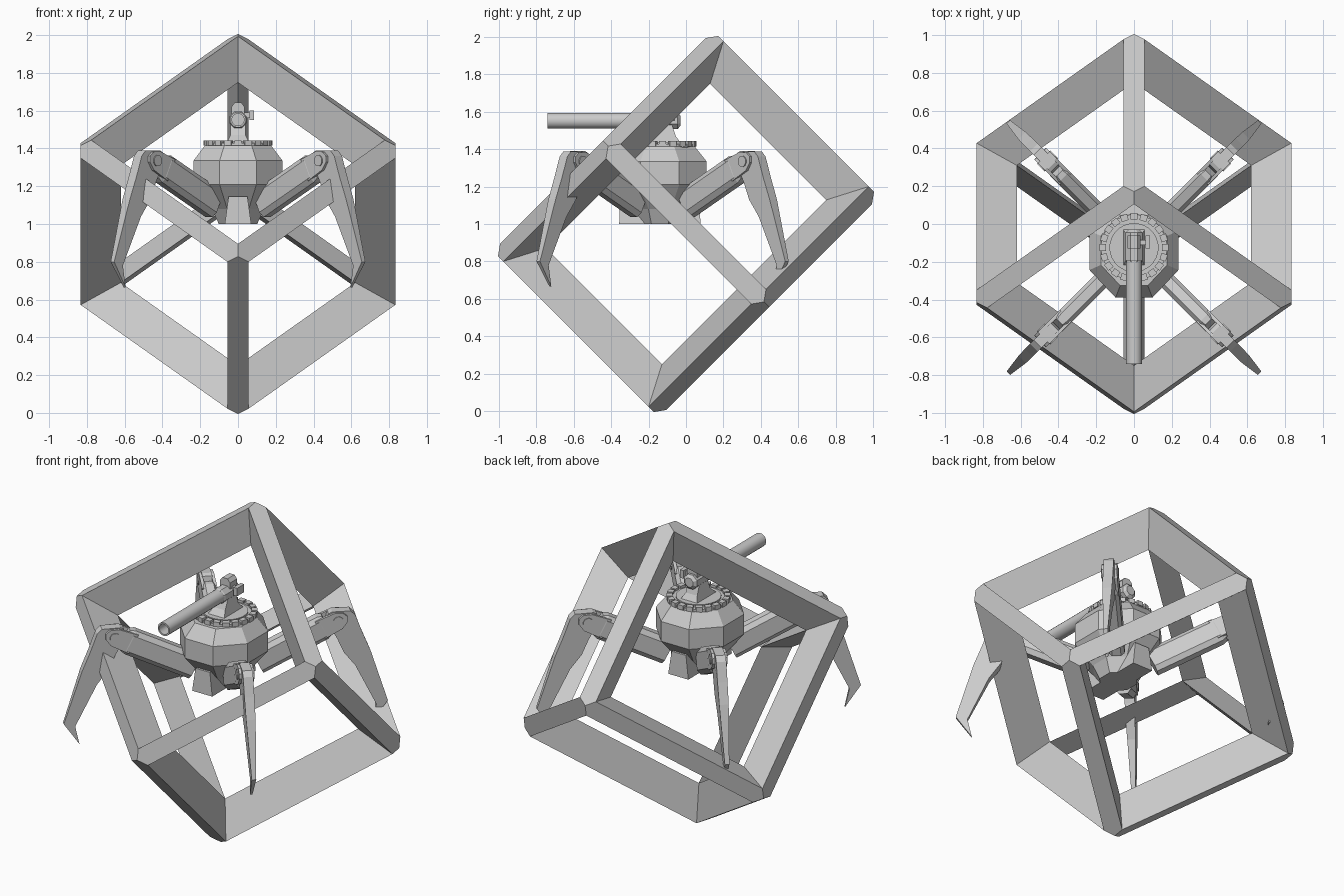
import bpy, bmesh, math
from mathutils import Matrix, Vector

if "Cube" in bpy.data.objects:
    bpy.data.objects.remove(bpy.data.objects["Cube"], do_unlink=True)

grey = bpy.data.materials.new("plain_grey")
grey.use_nodes = True
grey.diffuse_color = (0.6, 0.6, 0.6, 1)
grey.node_tree.nodes["Principled BSDF"].inputs["Base Color"].default_value = (0.6, 0.6, 0.6, 1)

CENTRE = Matrix.Translation((0, -0.125, 0))


def finish(name, bm, matrix=Matrix()):
    bmesh.ops.recalc_face_normals(bm, faces=bm.faces)
    mesh = bpy.data.meshes.new(name)
    bm.to_mesh(mesh)
    bm.free()
    mesh.transform(matrix)
    mesh.materials.append(grey)
    obj = bpy.data.objects.new(name, mesh)
    bpy.context.collection.objects.link(obj)
    return obj


def loft(name, rings, matrix=Matrix()):
    """Skin a list of equal-length point rings and cap both ends."""
    bm = bmesh.new()
    loops = [[bm.verts.new(p) for p in ring] for ring in rings]
    n = len(loops[0])
    for a, b in zip(loops, loops[1:]):
        for i in range(n):
            j = (i + 1) % n
            bm.faces.new((a[i], a[j], b[j], b[i]))
    bm.faces.new(loops[0])
    bm.faces.new(loops[-1])
    return finish(name, bm, matrix)


def ring(r, z, sides):
    angles = [math.tau * (i + 0.5) / sides for i in range(sides)]
    return [(r * math.cos(a), r * math.sin(a), z) for a in angles]


def lathe(name, profile, sides, matrix=Matrix()):
    return loft(name, [ring(r, z, sides) for r, z in profile], matrix)


def plate(name, profile, width, matrix=Matrix(), shift=0):
    """Side profile in x and z, given thickness along y by a width rule."""
    sides = [[(x, shift + s * width(z) / 2, z) for x, z in profile] for s in (-1, 1)]
    return loft(name, sides, matrix)


def box(name, x, y, z, matrix=Matrix()):
    return loft(name, [[(x[0], y[0], h), (x[1], y[0], h), (x[1], y[1], h), (x[0], y[1], h)]
                       for h in z], matrix)


# Tilted cube cage: one mitred wedge per cube edge, tapering inwards to a ridge
HALF, THICK, INNER = 0.589, 0.056, 0.745
tilt = Matrix.Rotation(math.pi / 4, 4, 'X') @ Matrix.Rotation(math.pi / 4, 4, 'Z')
tilt = Matrix.Translation((0, 0, 1)) @ tilt
for axis in range(3):
    for s in (-1, 1):
        for t in (-1, 1):
            ends = []
            for e in (-1, 1):
                c = Vector((0, 0, 0))
                c[axis], c[(axis + 1) % 3], c[(axis + 2) % 3] = e, s, t
                ends.append(c * HALF)
            a, b = ends
            d = (b - a).normalized()
            n = d.cross(a + b).normalized() * THICK
            k = d * THICK * math.sqrt(0.5)
            bm = bmesh.new()
            points = (a, a + k + n, b - k + n, b, b - k - n, a + k - n, a * INNER, b * INNER)
            v = [bm.verts.new(p) for p in points]
            for face in ((0, 1, 2, 3, 4, 5), (1, 2, 7, 6), (5, 4, 7, 6),
                         (0, 1, 6), (0, 5, 6), (3, 2, 7), (3, 4, 7)):
                bm.faces.new([v[i] for i in face])
            finish("cage_beam", bm, tilt)

# Faceted body, slightly longer than wide, with a tapered keel underneath
stretch = Matrix.Translation((0, -0.14, 0)) @ Matrix.Diagonal((1, 1.06, 1, 1))
lathe("body", [(0.11, 1.0), (0.15, 1.08), (0.255, 1.21), (0.255, 1.335), (0.19, 1.415)],
      8, stretch)
loft("keel", [[(sx * w, sy * l, z) for sx, sy in ((-1, -1), (1, -1), (1, 1), (-1, 1))]
              for w, l, z in ((0.07, 0.205, 1.0), (0.05, 0.2, 1.145))], stretch)

# Toothed turret ring
lathe("turret_disc", [(0.176, 1.41), (0.176, 1.428), (0.13, 1.428), (0.13, 1.437)], 24, CENTRE)
for i in range(20):
    spin = CENTRE @ Matrix.Rotation(math.tau * i / 20, 4, 'Z')
    box("ring_tooth", (0.148, 0.182), (-0.019, 0.019), (1.415, 1.443), spin)

# Gun mount, breech and barrel
plate("mount", [(-0.1, 1.43), (0.1, 1.43), (0.07, 1.47), (0.04, 1.56), (-0.02, 1.56),
                (-0.06, 1.47)], lambda z: 0.08 if z > 1.46 else 0.12,
      CENTRE @ Matrix.Rotation(math.pi / 2, 4, 'Z'))
along = Matrix.Translation((0, 0, 1.552)) @ Matrix.Rotation(math.pi / 2, 4, 'X')
barrel = lathe("barrel", [(0.0, 0.66), (0.032, 0.66), (0.032, 0.74), (0.042, 0.74),
                          (0.042, 0.16), (0.0, 0.16)], 16, along)
lathe("breech", [(0.03, 0.03), (0.048, 0.045), (0.048, 0.19), (0.042, 0.2)], 8, along)
loft("sight", [[(sx * w, y, z) for sx, y in ((-1, -0.13), (1, -0.13), (1, -0.06), (-1, -0.06))]
               for w, z in ((0.035, 1.58), (0.035, 1.62), (0.018, 1.642))])
box("bolt_lever", (0.03, 0.08), (-0.11, -0.085), (1.56, 1.59))
box("bolt_knob", (0.06, 0.085), (-0.13, -0.06), (1.55, 1.6))

# Four identical legs, drawn along +x and turned onto the diagonals
R2 = math.sqrt(2)
KNEE = Vector((0.648, 0, 1.335))
HIP = Vector((0.2, 0, 1.115))
shin = [(0.42, 1.38), (0.435, 1.39), (0.51, 1.388), (0.53, 1.36), (0.558, 1.25), (0.592, 1.13),
        (0.665, 0.80), (0.60, 0.665), (0.618, 0.78), (0.53, 1.04), (0.482, 1.13),
        (0.455, 1.22), (0.412, 1.33)]
shin = [(x * R2, z) for x, z in shin]
section = [(-0.045, -0.05), (-0.025, -0.078), (0.025, -0.078), (0.045, -0.05),
           (0.045, 0.05), (0.025, 0.078), (-0.025, 0.078), (-0.045, 0.05)]
cheek = [(0.38, -0.06), (0.5, -0.055), (0.545, -0.03), (0.558, 0.0),
         (0.545, 0.03), (0.5, 0.055), (0.38, 0.065)]
run = KNEE - HIP
slope = math.atan2(run.z, run.x)
for azimuth in (45, 135, 225, 315):
    place = CENTRE @ Matrix.Rotation(math.radians(azimuth), 4, 'Z')
    lay = place @ Matrix.Translation(HIP) @ Matrix.Rotation(-slope, 4, 'Y')
    # Thigh: eight-sided bar with a chamfered section
    loft("thigh", [[(x, y * g, z * g) for y, z in section]
                   for x, g in ((-0.02, 1), (0.4, 1), (0.43, 0.85))], lay)
    # Fork cheeks either side of the knee
    for side in (-1, 1):
        plate("knee_cheek", cheek, lambda z: 0.018, lay, side * 0.035)
    # Claw-shaped shin and knee pin
    plate("shin", shin, lambda z: 0.014 + 0.044 * min(1, max(0, (z - 0.665) / 0.5)), place)
    pin = place @ Matrix.Translation(KNEE) @ Matrix.Rotation(math.pi / 2, 4, 'X')
    lathe("knee_pin", [(0.03, -0.05), (0.03, 0.05)], 12, pin)

bpy.ops.object.select_all(action='DESELECT')
barrel.select_set(True)
bpy.context.view_layer.objects.active = barrel
bpy.ops.object.shade_smooth_by_angle(angle=math.radians(40))
